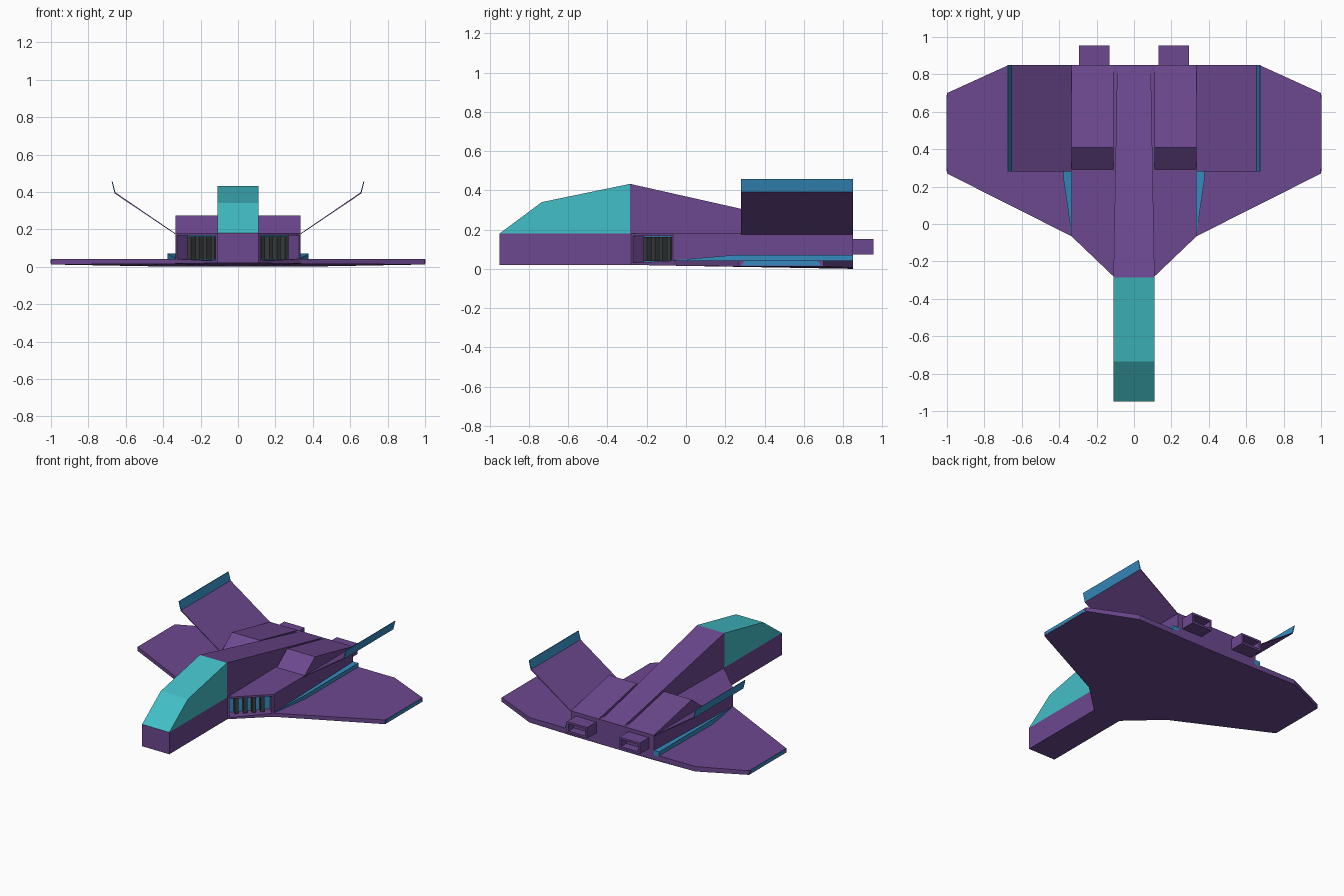
import bpy, bmesh
from mathutils import Vector

if "Cube" in bpy.data.objects:
    bpy.data.objects.remove(bpy.data.objects["Cube"])


def material(name, rgb):
    m = bpy.data.materials.new(name)
    m.diffuse_color = (*rgb, 1)
    m.use_nodes = True
    m.node_tree.nodes["Principled BSDF"].inputs["Base Color"].default_value = m.diffuse_color
    return m


PURPLE = material("hull purple", (0.150, 0.065, 0.275))
TEAL = material("canopy teal", (0.055, 0.520, 0.570))
BLUE = material("trim blue", (0.036, 0.260, 0.520))
GREY = material("intake grey", (0.045, 0.052, 0.052))


def loft(name, a, b, mat, mirror=False, recess=None):
    """Solid between two loops with the same number of points.
    recess = (face test, inset, depth, floor material) sinks a panel."""
    bm = bmesh.new()
    va = [bm.verts.new(p) for p in a]
    vb = [bm.verts.new(p) for p in b]
    bm.faces.new(va)
    bm.faces.new(vb[::-1])
    n = len(a)
    for i in range(n):
        j = (i + 1) % n
        bm.faces.new((va[j], va[i], vb[i], vb[j]))
    bmesh.ops.remove_doubles(bm, verts=bm.verts, dist=1e-5)
    bmesh.ops.recalc_face_normals(bm, faces=bm.faces)
    if recess:
        test, inset, depth, _ = recess
        bm.normal_update()
        for f in [f for f in bm.faces if test(f.normal)]:
            normal = f.normal.copy()
            bmesh.ops.inset_region(bm, faces=[f], thickness=inset)
            out = bmesh.ops.extrude_discrete_faces(bm, faces=[f])["faces"]
            bmesh.ops.translate(bm, verts=out[0].verts, vec=-normal * depth)
            out[0].material_index = 1
    me = bpy.data.meshes.new(name)
    bm.to_mesh(me)
    bm.free()
    me.materials.append(mat)
    if recess:
        me.materials.append(recess[3])
    ob = bpy.data.objects.new(name, me)
    bpy.context.collection.objects.link(ob)
    if mirror:
        ob.modifiers.new("mirror", "MIRROR").use_mirror_merge = False
    return ob


def along_x(name, prof, x0, x1, mat, **kw):
    return loft(name, [(x0, y, z) for y, z in prof], [(x1, y, z) for y, z in prof], mat, **kw)


def along_y(name, prof, y0, y1, mat, **kw):
    return loft(name, [(x, y0, z) for x, z in prof], [(x, y1, z) for x, z in prof], mat, **kw)


def along_z(name, prof, z0, z1, mat, **kw):
    return loft(name, [(x, y, z0) for x, y in prof], [(x, y, z1) for x, y in prof], mat, **kw)


# nose and canopy
along_x("nose", [(-0.95, 0.02), (-0.28, 0.02), (-0.28, 0.18), (-0.95, 0.18)], -0.11, 0.11, PURPLE)
along_x("canopy", [(-0.95, 0.18), (-0.735, 0.34), (-0.285, 0.433), (-0.285, 0.18)], -0.11, 0.11, TEAL)

# main body with sunken intakes in the two diagonal front faces
half = [(0.11, -0.28), (0.335, -0.065), (0.335, 0.85)]
along_z("body", half + [(-x, y) for x, y in half[::-1]], 0.02, 0.18, PURPLE,
        recess=(lambda n: abs(n.x) > 0.3 and n.y < -0.3, 0.019, 0.08, BLUE))

# upright bars inside the intakes
start, end = Vector((0.11, -0.28)), Vector((0.335, -0.065))
d = (end - start).normalized()
inward = Vector((-d.y, d.x))
for i in range(4):
    c = start + d * (0.068 + 0.058 * i) + inward * 0.05
    corners = [c + d * (s * 0.013) + inward * t
               for s, t in ((-1, -0.015), (1, -0.015), (1, 0.03), (-1, 0.03))]
    along_z(f"intake_bar_{i + 1}", [tuple(p) for p in corners], 0.039, 0.161, GREY, mirror=True)

# tapering spine behind the canopy
loft("spine",
     [(-0.11, -0.285, 0.18), (0.11, -0.285, 0.18), (0.11, -0.285, 0.433), (-0.11, -0.285, 0.433)],
     [(-0.09, 0.84, 0.172), (0.09, 0.84, 0.172), (0.09, 0.84, 0.18), (-0.09, 0.84, 0.18)], PURPLE)

# engine humps and nozzles
along_x("engine_hump", [(0.285, 0.175), (0.41, 0.273), (0.85, 0.18), (0.85, 0.175)],
        0.11, 0.335, PURPLE, mirror=True)
along_y("nozzle", [(0.13, 0.073), (0.295, 0.073), (0.295, 0.153), (0.13, 0.153)],
        0.84, 0.955, PURPLE, mirror=True,
        recess=(lambda n: n.y > 0.9, 0.02, 0.06, PURPLE))

# wings: flat top, underside sinking slightly toward the rear
wing = [(0, -0.28, 0.02), (0.11, -0.28, 0.02), (0.335, -0.065, 0.016), (1, 0.27, 0.012),
        (1, 0.70, 0.012), (0.67, 0.85, 0.006), (0.335, 0.85, 0), (0, 0.85, 0)]
loft("wing", wing, [(x, y, 0.042 if x > 0.2 else 0.03) for x, y, z in wing], PURPLE, mirror=True)
along_x("wing_tip_light", [(0.28, 0.016), (0.69, 0.016), (0.67, 0.04), (0.30, 0.04)],
        0.995, 1.0015, BLUE, mirror=True)

# blue strips along the wing roots
strip = [(0.33, -0.05), (0.335, -0.05), (0.377, 0.24), (0.377, 0.85), (0.33, 0.85)]
loft("root_strip", [(x, y, 0.035) for x, y in strip],
     [(x, y, 0.045 if y < 0 else 0.07) for x, y in strip], BLUE, mirror=True)

# slanted tail fins with blue tips
along_y("tail_fin", [(0.330, 0.175), (0.337, 0.175), (0.660, 0.392), (0.655, 0.397)],
        0.28, 0.85, PURPLE, mirror=True)
along_y("fin_tip", [(0.655, 0.397), (0.660, 0.392), (0.676, 0.457), (0.671, 0.457)],
        0.28, 0.85, BLUE, mirror=True)
